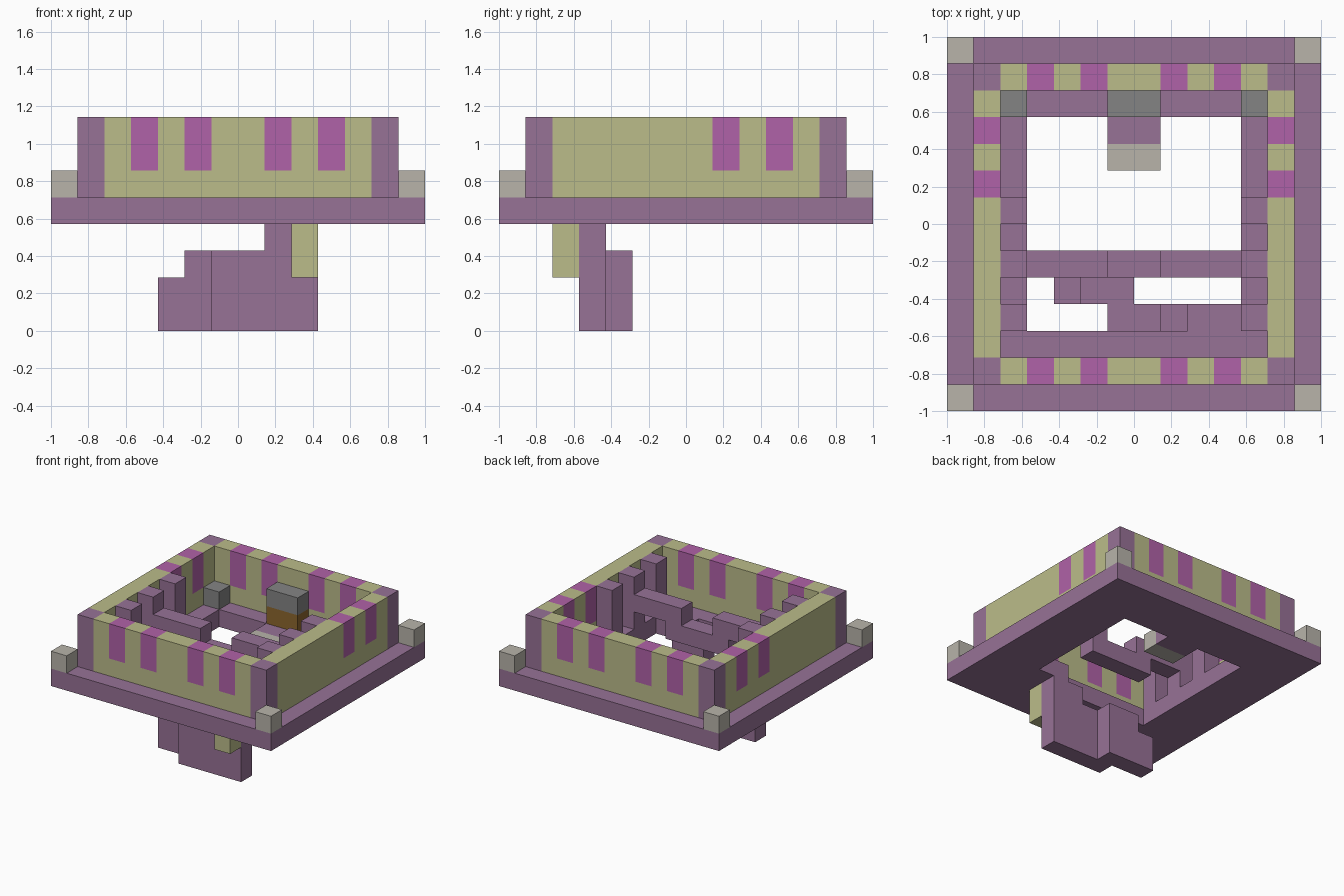
import bpy, bmesh
from mathutils import Vector

if "Cube" in bpy.data.objects:
    bpy.data.objects.remove(bpy.data.objects["Cube"], do_unlink=True)

U = 2 / 14          # one building cell
N = 14              # cells along a side


def material(name, r, g, b):
    m = bpy.data.materials.new(name)
    m.use_nodes = True
    m.diffuse_color = (r, g, b, 1)
    m.node_tree.nodes["Principled BSDF"].inputs["Base Color"].default_value = (r, g, b, 1)
    return m


PURPLE = material("purple", .309, .168, .305)
KHAKI = material("khaki", .497, .503, .254)
MAGENTA = material("magenta", .434, .122, .392)
STONE = material("pale stone", .479, .456, .402)
GREY = material("grey", .231, .231, .231)
BROWN = material("brown", .262, .133, .026)


def point(i, j, k):
    """Cell corner to model position."""
    return Vector((i * U - 1, j * U - 1, k * U))


def finish(name, bm, *mats):
    bmesh.ops.recalc_face_normals(bm, faces=bm.faces)
    mesh = bpy.data.meshes.new(name)
    bm.to_mesh(mesh)
    bm.free()
    for m in mats:
        mesh.materials.append(m)
    ob = bpy.data.objects.new(name, mesh)
    bpy.context.collection.objects.link(ob)
    return ob


def box_mesh(x, y, z):
    """Box over half-open cell ranges."""
    bm = bmesh.new()
    bmesh.ops.create_cube(bm, size=1)
    lo, hi = point(x[0], y[0], z[0]), point(x[1], y[1], z[1])
    for v in bm.verts:
        v.co = Vector(hi[a] if v.co[a] > 0 else lo[a] for a in range(3))
    return bm


def block(name, mat, x, y, z):
    return finish(name, box_mesh(x, y, z), mat)


def cut(bm, axis, cell):
    normal = Vector((0, 0, 0))
    normal[axis] = 1
    geom = bm.verts[:] + bm.edges[:] + bm.faces[:]
    bmesh.ops.bisect_plane(bm, geom=geom, plane_co=point(cell, cell, cell),
                           plane_no=normal)


def striped_wall(name, axis, x, y, stripes):
    """Khaki wall whose upper two courses carry magenta stripes."""
    bm = box_mesh(x, y, (5, 8))
    cut(bm, 2, 6)
    for s in stripes:
        cut(bm, axis, s)
        cut(bm, axis, s + 1)
    for f in bm.faces:
        c = f.calc_center_median()
        cell = int((c[axis] + 1) / U)
        f.material_index = int(cell in stripes and c.z > 6 * U)
    finish(name, bm, KHAKI, MAGENTA)


# Floor slab with a square opening
bm = bmesh.new()
rings = []
for a in (0, 3):
    b = N - a
    rings.append([bm.verts.new(point(i, j, 4)) for i, j in ((a, a), (b, a), (b, b), (a, b))])
outer, inner = rings
for n in range(4):
    m = (n + 1) % 4
    bm.faces.new((outer[n], outer[m], inner[m], inner[n]))
top = bmesh.ops.extrude_face_region(bm, geom=bm.faces[:])["geom"]
bmesh.ops.translate(bm, vec=(0, 0, U), verts=[v for v in top if isinstance(v, bmesh.types.BMVert)])
finish("floor_slab", bm, PURPLE)

# Outer walls
for label, j in (("front", 1), ("back", 12)):
    striped_wall(label + "_wall", 0, (2, 12), (j, j + 1), (3, 5, 8, 10))
for label, i in (("right", 1), ("left", 12)):
    striped_wall(label + "_wall", 1, (i, i + 1), (2, 12), (8, 10))

# Corner columns and the small posts outside them
for fb, jc, jp in (("front", 1, 0), ("back", 12, 13)):
    for side, ic, ip in (("right", 1, 0), ("left", 12, 13)):
        block(f"{fb}_{side}_column", PURPLE, (ic, ic + 1), (jc, jc + 1), (5, 8))
        block(f"{fb}_{side}_post", STONE, (ip, ip + 1), (jp, jp + 1), (5, 6))


# Inner pieces, mirrored left and right
def mirrored(name, mat, x, y, z):
    block("right_" + name, mat, x, y, z)
    block("left_" + name, mat, (N - x[1], N - x[0]), y, z)


for n, j in enumerate((3, 5, 7)):
    mirrored(f"buttress_{n + 1}", PURPLE, (2, 3), (j, j + 1), (5, 8))
mirrored("bridge_arm", PURPLE, (3, 5), (5, 6), (6, 7))
mirrored("bridge_leg", PURPLE, (5, 6), (5, 6), (5, 7))
block("bridge_middle", PURPLE, (6, 8), (5, 6), (5, 6))
mirrored("corner_stool", GREY, (2, 3), (11, 12), (5, 6))

# Chest on the back ledge, and the ledge in front of it
block("chest_base", BROWN, (6, 8), (11, 12), (5, 6))
block("chest_lid", GREY, (6, 8), (11, 12), (6, 7))
block("ledge", PURPLE, (6, 8), (10, 11), (4, 5))
block("ledge_tip", STONE, (6, 8), (9, 10), (4, 5))

# Staircase below the floor
block("stair_landing", PURPLE, (9, 11), (3, 4), (4, 5))
block("stair_support", PURPLE, (9, 10), (3, 4), (0, 4))
block("stair_step_4", PURPLE, (8, 9), (3, 4), (0, 4))
block("stair_step_3", PURPLE, (6, 8), (3, 4), (0, 3))
block("stair_turn", PURPLE, (5, 7), (4, 5), (0, 3))
block("stair_step_1", PURPLE, (4, 5), (4, 5), (0, 2))
block("hanging_block", KHAKI, (9, 10), (2, 3), (2, 4))
